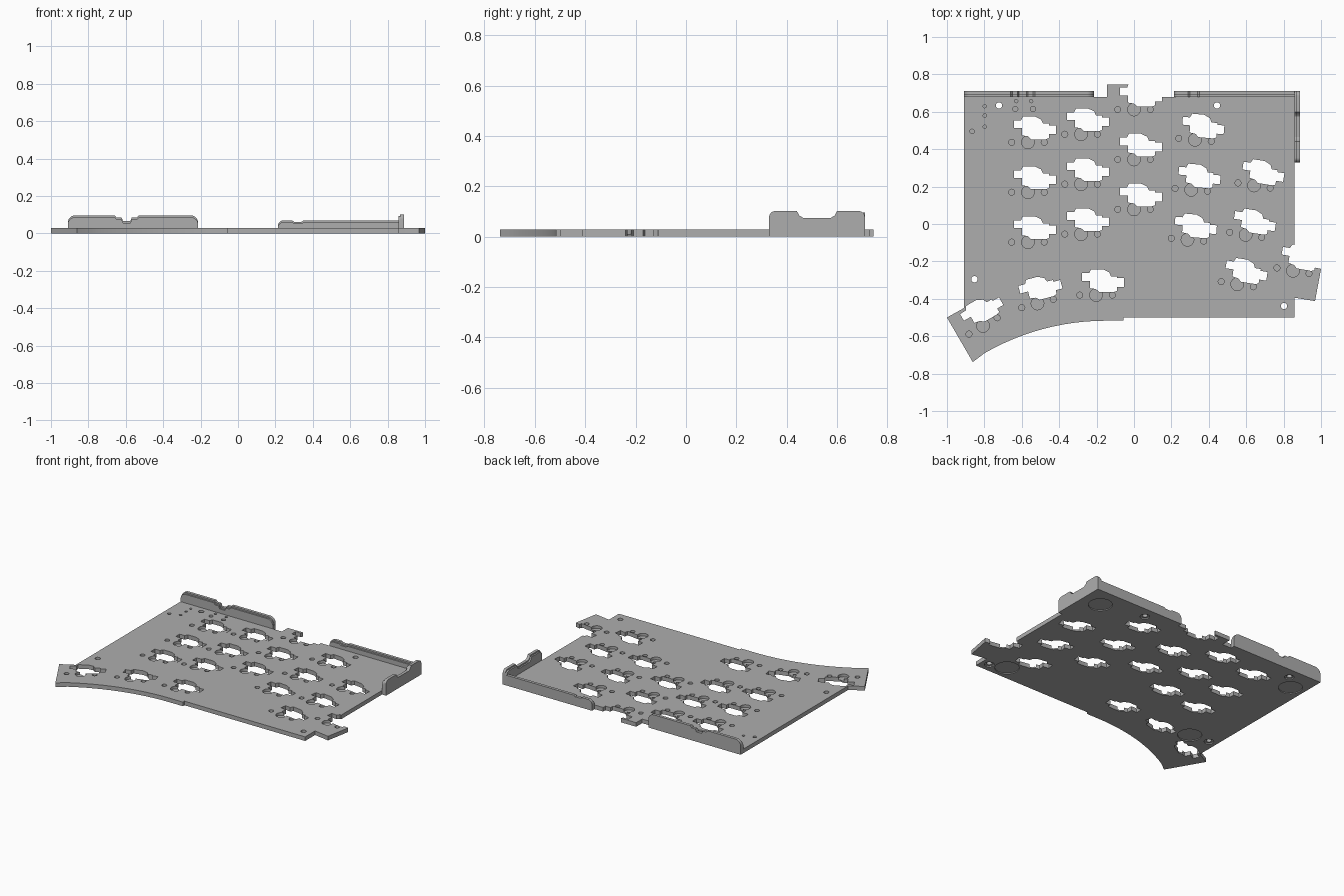
import bpy, bmesh, math
from mathutils import Matrix, Vector

cube = bpy.data.objects.get("Cube")
if cube:
    bpy.data.objects.remove(cube, do_unlink=True)

THICK = 0.028
gray = bpy.data.materials.new("plate_gray")
gray.use_nodes = True
gray.diffuse_color = (0.42, 0.42, 0.42, 1)
gray.node_tree.nodes["Principled BSDF"].inputs["Base Color"].default_value = gray.diffuse_color


def prism(bm, points, direction):
    """Extrude a closed 3D outline along a direction."""
    face = bm.faces.new([bm.verts.new(p) for p in points])
    ext = bmesh.ops.extrude_face_region(bm, geom=[face])
    verts = [v for v in ext["geom"] if isinstance(v, bmesh.types.BMVert)]
    bmesh.ops.translate(bm, vec=direction, verts=verts)


def flat(bm, outline, z0, z1):
    prism(bm, [(x, y, z0) for x, y in outline], (0, 0, z1 - z0))


def circle(x, y, r, n=24):
    return [(x + r * math.cos(math.tau * i / n), y + r * math.sin(math.tau * i / n)) for i in range(n)]


def finish(bm, name):
    bmesh.ops.recalc_face_normals(bm, faces=bm.faces[:])
    mesh = bpy.data.meshes.new(name)
    bm.to_mesh(mesh)
    bm.free()
    mesh.materials.append(gray)
    obj = bpy.data.objects.new(name, mesh)
    bpy.context.collection.objects.link(obj)
    return obj


# Plate outline with back tab, right tab and curved thumb edge
outline = [(0.857, 0.68), (-0.03, 0.68), (-0.03, 0.745), (-0.145, 0.745), (-0.145, 0.68),
           (-0.91, 0.68), (-0.91, -0.45), (-1, -0.5), (-0.862, -0.738)]
for i in range(12, -1, -1):
    t = math.radians(30) * i / 12
    outline.append((-0.15 - 1.3 * math.sin(t), -0.517 - 1.3 * (1 - math.cos(t))))
outline += [(-0.055, -0.517), (-0.055, -0.5), (0.857, -0.5), (0.857, -0.395),
            (0.866, -0.395), (0.968, -0.412), (1, -0.24), (0.857, -0.21)]
bm = bmesh.new()
flat(bm, outline, 0, THICK)
plate = finish(bm, "base_plate")

# Switch positions: x, y, turn in degrees
switches = [(x, y - 0.267 * i, 0) for x, y in [(-0.567, 0.437), (-0.283, 0.48), (0, 0.612)] for i in range(3)]
switches += [(0.326 - 0.02 * i, 0.45 - 0.267 * i, -5) for i in range(3)]
switches += [(0.642 - 0.045 * i, 0.206 - 0.264 * i, -9) for i in range(3)]
switches += [(0.85, -0.25, -10), (-0.203, -0.38, 0), (-0.516, -0.425, 15), (-0.807, -0.545, 30)]

# Socket slot outline around the switch centre
slot = [(-0.075, 0.075), (-0.075, 0.117), (-0.037, 0.117), (-0.027, 0.138), (0.037, 0.138),
        (0.07, 0.122), (0.08, 0.1), (0.112, 0.1), (0.112, 0.09), (0.15, 0.09), (0.15, 0.043),
        (0.112, 0.043), (0.112, 0.022), (0.095, 0.016), (0.017, 0.016), (0, 0.032),
        (-0.032, 0.037), (-0.032, 0.075)]
screws = [(-0.722, 0.634), (0.444, 0.634), (-0.853, -0.295), (0.802, -0.438)]

through, pockets, recesses = bmesh.new(), bmesh.new(), bmesh.new()
for x, y, deg in switches:
    place = Matrix.Translation((x, y, 0)) @ Matrix.Rotation(math.radians(deg), 4, "Z")
    flat(through, [(place @ Vector((u, v, 0))).xy for u, v in slot], -0.05, 0.08)
    for u, r in [(-0.087, 0.016), (0, 0.034), (0.087, 0.016)]:
        c = place @ Vector((u, 0, 0))
        flat(pockets, circle(c.x, c.y, r), 0.01, 0.08)

# Screw holes with wide seats underneath, and foot recesses
for x, y in screws:
    flat(through, circle(x, y, 0.017), -0.05, 0.08)
    flat(recesses, circle(x, y, 0.03), -0.05, 0.008)
for x, y in [(0.75, 0.57), (-0.81, 0.54), (0.69, -0.4), (-0.71, -0.31)]:
    flat(recesses, circle(x, y, 0.075, 32), -0.05, 0.006)

# Small pin pockets in the back corner
pins = [(-0.866, 0.495, 0.012), (-0.635, 0.615, 0.014), (-0.54, 0.615, 0.014),
        (-0.63, 0.657, 0.009), (-0.55, 0.657, 0.009)]
pins += [(-0.798, y, 0.009) for y in (0.52, 0.58, 0.63)]
for x, y, r in pins:
    flat(pockets, circle(x, y, r, 16), 0.015, 0.08)

for bm, name in [(through, "slot_cutter"), (pockets, "pocket_cutter"), (recesses, "recess_cutter")]:
    cutter = finish(bm, name)
    cutter.hide_render = True
    mod = plate.modifiers.new(name, "BOOLEAN")
    mod.operation, mod.solver, mod.object = "DIFFERENCE", "EXACT", cutter
    bpy.context.view_layer.objects.active = plate
    bpy.ops.object.modifier_apply(modifier=name)
    bpy.data.objects.remove(cutter, do_unlink=True)


def wall_profile(a, b, h, ra, rb, notch):
    """Upright outline with rounded top corners and a notch in the top."""
    pts = [(a, 0)]
    for corner, r, start in [(a + ra, ra, math.pi), (b - rb, rb, math.pi / 2)]:
        if r:
            for i in range(9):
                t = start - math.pi / 2 * i / 8
                pts.append((corner + r * math.cos(t), h - r + r * math.sin(t)))
        else:
            pts.append((corner, h))
        if corner == a + ra:
            pts += [(u, h - d) for u, d in notch]
    return pts + [(b, 0)]


def wall(name, a, b, h, ra, rb, notch, along_x, edge):
    """Outer wall plus a slightly lower inner ledge."""
    bm = bmesh.new()
    for start, depth, drop in [(0.01, 0.02, 0), (0, 0.01, 0.01)]:
        profile = wall_profile(a, b, h - drop, ra, rb, notch)
        if along_x:
            prism(bm, [(u, edge + start, z) for u, z in profile], (0, depth, 0))
        else:
            prism(bm, [(edge + start, u, z) for u, z in profile], (depth, 0, 0))
    return finish(bm, name)


# Back and side walls
left_notch = [(-0.66, 0), (-0.65, 0.012), (-0.622, 0.012), (-0.615, 0.03),
              (-0.575, 0.03), (-0.568, 0.012), (-0.54, 0.012), (-0.53, 0)]
side_notch = [(0.44, 0), (0.45, 0.018), (0.465, 0.027), (0.575, 0.027), (0.59, 0.018), (0.6, 0)]
parts = [plate,
         wall("back_wall_right", -0.91, -0.213, 0.097, 0.04, 0.04, left_notch, True, 0.68),
         wall("back_wall_left", 0.213, 0.857, 0.07, 0.03, 0,
              [(0.29, 0), (0.3, 0.008), (0.34, 0.008), (0.35, 0)], True, 0.68),
         wall("side_wall", 0.33, 0.71, 0.102, 0.025, 0.025, side_notch, False, 0.857)]
bpy.ops.object.select_all(action="DESELECT")
for obj in parts:
    obj.select_set(True)
bpy.context.view_layer.objects.active = plate
bpy.ops.object.shade_smooth_by_angle(angle=math.radians(30))
